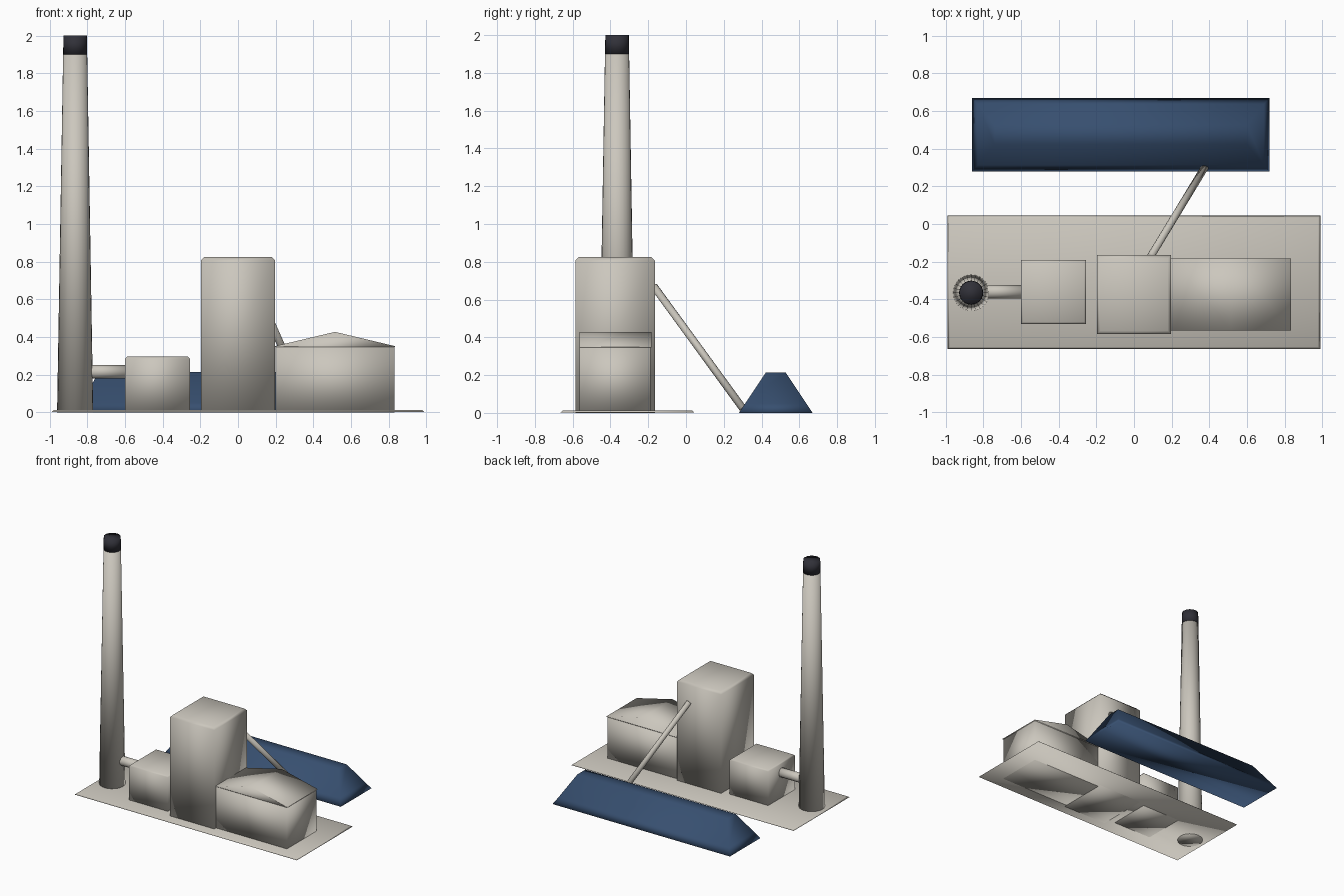
import bpy
import bmesh
from mathutils import Vector

cube = bpy.data.objects.get("Cube")
if cube:
    bpy.data.objects.remove(cube, do_unlink=True)


def material(name, rgb):
    mat = bpy.data.materials.new(name)
    mat.use_nodes = True
    mat.diffuse_color = (*rgb, 1)
    mat.node_tree.nodes["Principled BSDF"].inputs["Base Color"].default_value = (*rgb, 1)
    return mat


concrete = material("warm concrete", (0.60, 0.57, 0.51))
soot = material("dark soot", (0.03, 0.03, 0.04))
blue = material("slate blue", (0.038, 0.078, 0.16))


def finish(name, bm, mat):
    """Turn a bmesh into a smooth shaded object with one material."""
    bmesh.ops.recalc_face_normals(bm, faces=bm.faces)
    for face in bm.faces:
        face.smooth = True
    mesh = bpy.data.meshes.new(name)
    bm.to_mesh(mesh)
    bm.free()
    mesh.materials.append(mat)
    obj = bpy.data.objects.new(name, mesh)
    bpy.context.collection.objects.link(obj)
    return obj


def block(name, centre, size, levels, mat):
    """Loft rectangles; each level is (height, inset in x, inset in y)."""
    bm = bmesh.new()
    rings = []
    for z, inset_x, inset_y in levels:
        hx, hy = size[0] / 2 - inset_x, size[1] / 2 - inset_y
        rings.append([bm.verts.new((centre[0] + sx * hx, centre[1] + sy * hy, z))
                      for sx, sy in ((-1, -1), (1, -1), (1, 1), (-1, 1))])
    for low, high in zip(rings, rings[1:]):
        for i in range(4):
            j = (i + 1) % 4
            bm.faces.new((low[i], low[j], high[j], high[i]))
    bm.faces.new(rings[0])
    bm.faces.new(rings[-1])
    return finish(name, bm, mat)


def tube(name, start, end, r_start, r_end, mat, sides=16):
    """Closed cylinder or cone frustum between two points."""
    start, end = Vector(start), Vector(end)
    axis = end - start
    bm = bmesh.new()
    bmesh.ops.create_cone(bm, cap_ends=True, segments=sides, radius1=r_start,
                          radius2=r_end, depth=axis.length)
    obj = finish(name, bm, mat)
    obj.location = (start + end) / 2
    obj.rotation_euler = axis.to_track_quat("Z", "Y").to_euler()
    return obj


# Ground slab with sloping rim, just above the building undersides
block("ground_slab", (0, -0.31), (1.98, 0.71),
      [(0.002, 0, 0), (0.012, 0.012, 0.012)], concrete)

# Buildings with chamfered tops
block("boiler_tower", (0, -0.375), (0.395, 0.42),
      [(0, 0, 0), (0.807, 0, 0), (0.825, 0.018, 0.018)], concrete)
block("filter_house", (-0.427, -0.36), (0.345, 0.34),
      [(0, 0, 0), (0.285, 0, 0), (0.295, 0.01, 0.01)], concrete)
block("turbine_hall", (0.515, -0.375), (0.63, 0.375),
      [(0, 0, 0), (0.35, 0, 0)], concrete)

# Gabled hall roof, extruded from its profile
bm = bmesh.new()
profile = [(0.195, 0.346), (0.835, 0.346), (0.835, 0.351), (0.515, 0.427), (0.195, 0.351)]
gable = bm.faces.new([bm.verts.new((x, -0.565, z)) for x, z in profile])
moved = bmesh.ops.extrude_face_region(bm, geom=[gable], use_keep_orig=True)["geom"]
bmesh.ops.translate(bm, vec=(0, 0.383, 0),
                    verts=[v for v in moved if isinstance(v, bmesh.types.BMVert)])
finish("hall_roof", bm, concrete)

# Chimney with dark tip, and the flue feeding it
tube("chimney", (-0.865, -0.365, 0), (-0.865, -0.365, 1.9), 0.096, 0.064, concrete, 24)
tube("chimney_tip", (-0.865, -0.365, 1.9), (-0.865, -0.365, 2.0), 0.064, 0.062, soot, 24)
tube("flue_duct", (-0.85, -0.36, 0.215), (-0.59, -0.36, 0.215), 0.036, 0.036, concrete)

# Fuel heap with hipped ends and its conveyor
block("fuel_heap", (-0.07, 0.475), (1.58, 0.39),
      [(0, 0, 0), (0.05, 0.03, 0.033), (0.215, 0.12, 0.143)], blue)
tube("conveyor", (0.09, -0.17, 0.67), (0.375, 0.3, 0.025), 0.02, 0.02, concrete, 12)
